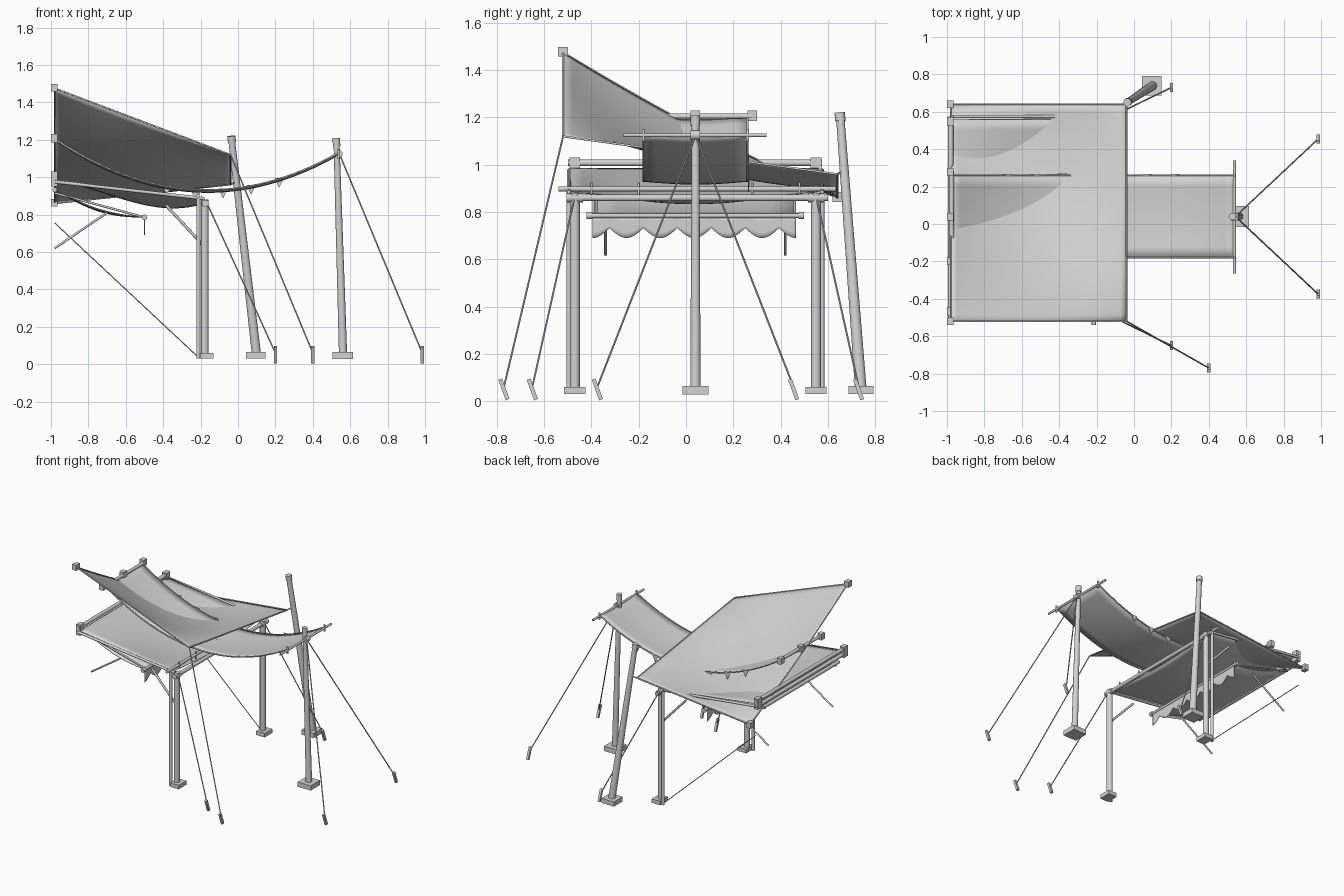
import bpy, bmesh, math
from mathutils import Vector

if "Cube" in bpy.data.objects:
    bpy.data.objects.remove(bpy.data.objects["Cube"])

grey = bpy.data.materials.new("light_grey")
grey.diffuse_color = (0.65, 0.65, 0.65, 1)
grey.use_nodes = True
grey.node_tree.nodes["Principled BSDF"].inputs["Base Color"].default_value = grey.diffuse_color
MID = 0.04  # symmetry line of the canopies in y


def finish(name, bm, smooth=True):
    bmesh.ops.recalc_face_normals(bm, faces=bm.faces)
    me = bpy.data.meshes.new(name)
    bm.to_mesh(me)
    bm.free()
    me.materials.append(grey)
    for p in me.polygons:
        p.use_smooth = smooth
    ob = bpy.data.objects.new(name, me)
    bpy.context.collection.objects.link(ob)
    if smooth:
        bpy.ops.object.select_all(action='DESELECT')
        ob.select_set(True)
        bpy.context.view_layer.objects.active = ob
        bpy.ops.object.shade_smooth_by_angle(angle=math.radians(40))
    return ob


def tube(name, a, b, r, r2=None, sides=16):
    a, b = Vector(a), Vector(b)
    bm = bmesh.new()
    bmesh.ops.create_cone(bm, cap_ends=True, segments=sides, radius1=r,
                          radius2=r if r2 is None else r2, depth=(b - a).length)
    q = (b - a).to_track_quat('Z', 'Y')
    for v in bm.verts:
        v.co = q @ v.co + (a + b) / 2
    return finish(name, bm)


def box(name, c, s, tilt=0):
    bm = bmesh.new()
    bmesh.ops.create_cube(bm, size=1)
    ob = finish(name, bm, False)
    ob.location, ob.scale, ob.rotation_euler = c, s, (tilt, 0, 0)
    return ob


def sheet(name, f, nu, nv, thick=0.004):
    bm = bmesh.new()
    g = [[bm.verts.new(f(i / nu, j / nv)) for j in range(nv + 1)] for i in range(nu + 1)]
    for i in range(nu):
        for j in range(nv):
            bm.faces.new((g[i][j], g[i + 1][j], g[i + 1][j + 1], g[i][j + 1]))
    ob = finish(name, bm)
    m = ob.modifiers.new("thickness", 'SOLIDIFY')
    m.thickness, m.offset = thick, 0
    return ob


def path(name, pts, r):
    cu = bpy.data.curves.new(name, 'CURVE')
    cu.dimensions, cu.bevel_depth, cu.bevel_resolution = '3D', r, 1
    sp = cu.splines.new('POLY')
    sp.points.add(len(pts) - 1)
    for p, c in zip(sp.points, pts):
        p.co = (*c, 1)
    cu.materials.append(grey)
    ob = bpy.data.objects.new(name, cu)
    bpy.context.collection.objects.link(ob)


def guy(name, top, foot):
    tube(name + "_rope", top, (foot[0], foot[1], 0.06), 0.004, sides=8)
    box(name + "_peg", (foot[0], foot[1], 0.05), (0.017, 0.017, 0.092), math.radians(20))


# Large twisted, sagging sail with corded edges
def sail(u, v):
    wall = 1.475 + (0.86 - 1.475) * v
    free = 1.12 + (0.96 - 1.12) * v
    sag = 4 * v * (1 - v) * (0.022 * (1 - u) + 0.1 * 4 * u * (1 - u))
    return (-0.98 + 0.94 * u, -0.52 + 1.16 * v, wall + (free - wall) * u - sag)


sheet("large_sail", sail, 30, 30)
N = [i / 24 for i in range(25)]
for k, edge in enumerate(([sail(t, 0) for t in N], [sail(t, 1) for t in N],
                          [sail(0, t) for t in N], [sail(1, t) for t in N])):
    path(f"sail_edge_cord_{k}", edge, 0.005)
for k, c in enumerate((sail(0, 0), sail(0, 1))):
    box(f"sail_wall_anchor_{k}", (-0.982, c[1], c[2] + 0.003), (0.034, 0.042, 0.042))
guy("sail_guy", sail(1, 0), (0.4, -0.77))

# Leaning sail pole
tube("leaning_pole", (0.1, 0.74, 0.04), (-0.033, 0.653, 1.19), 0.025, 0.018)
tube("leaning_pole_cap", (-0.032, 0.653, 1.185), (-0.036, 0.65, 1.22), 0.022)
box("leaning_pole_base", (0.096, 0.74, 0.047), (0.104, 0.104, 0.035))
tube("sail_tie", sail(1, 1), (-0.008, 0.67, 0.98), 0.005, sides=8)


# Hanging strip canopy
def strip(u, v):
    z = 1.205 - 0.075 * u - 0.235 * 4 * u * (1 - u) - 0.012 * math.sin(math.pi * v)
    return (-0.98 + 1.515 * u, -0.18 + 0.44 * v, z)


sheet("strip_canopy", strip, 32, 8, 0.006)
for s, v in (("front", 0), ("back", 1)):
    path(f"strip_{s}_hem", [strip(i / 32, v) for i in range(33)], 0.005)
for k in range(7):  # pennants on the back hem
    x, y, z = strip((0.3 + 0.15 * k) / 1.515, 1)
    bm = bmesh.new()
    bm.faces.new([bm.verts.new((x + dx, y + 0.006, z + dz))
                  for dx, dz in ((-0.025, 0.005), (0.025, 0.005), (0, -0.048))])
    ob = finish(f"pennant_{k}", bm, False)
    ob.modifiers.new("thickness", 'SOLIDIFY').thickness = 0.003
tube("strip_wall_bar", (-0.975, -0.2, 1.205), (-0.975, 0.28, 1.205), 0.012)
for k, y in enumerate((-0.2, MID, 0.28)):
    box(f"strip_wall_bracket_{k}", (-0.982, y, 1.207), (0.034, 0.04, 0.045))
tube("strip_cross_bar", (0.537, -0.265, 1.125), (0.537, 0.34, 1.125), 0.008)
for k, y in enumerate((-0.18, 0.26)):
    tube(f"strip_lashing_{k}", (0.537, y, 1.1), (0.537, y, 1.15), 0.007)
tube("strip_pole", (0.562, MID, 0.04), (0.527, MID, 1.18), 0.022, 0.016)
tube("strip_pole_cap", (0.527, MID, 1.165), (0.526, MID, 1.21), 0.02)
tube("strip_pole_joint", (0.54, MID - 0.02, 1.125), (0.54, MID + 0.02, 1.125), 0.02)
box("strip_pole_base", (0.56, MID, 0.047), (0.11, 0.11, 0.036))
for s in (-1, 1):
    guy(f"strip_guy_{s}", (0.542, MID, 1.125), (0.985, MID + s * 0.415))


# Post-mounted lower canopy
def canopy(u, v):
    sag = math.sin(math.pi * v) * (0.03 * u + 0.36 * u * u * (1 - u))
    return (-0.975 + 0.775 * u, -0.49 + 1.05 * v, 0.985 - 0.1 * u - sag)


sheet("lower_canopy", canopy, 24, 20)
tube("front_upper_beam", (-0.215, -0.54, 0.898), (-0.215, 0.635, 0.898), 0.011)
tube("front_lower_beam", (-0.175, -0.5, 0.86), (-0.175, 0.6, 0.86), 0.014)
for k, z in enumerate((1.008, 0.968)):
    tube(f"canopy_wall_bar_{k}", (-0.98, -0.5, z), (-0.98, 0.575, z), 0.014)
for k, y in enumerate((-0.4, -0.2, MID, 0.28, 0.48)):
    tube(f"beam_lashing_{k}", (-0.21, y, 0.87), (-0.21, y, 0.925), 0.005)
for side, s in (("front", -1), ("back", 1)):
    y = MID + s * 0.51
    tube(f"{side}_post", (-0.178, y, 0.04), (-0.178, y, 0.88), 0.021)
    tube(f"{side}_drain_pipe", (-0.212, y + s * 0.025, 0.03), (-0.212, y + s * 0.025, 0.89), 0.011)
    box(f"{side}_post_base", (-0.167, y, 0.045), (0.07, 0.09, 0.03))
    tube(f"{side}_side_rail", (-0.98, y + s * 0.025, 0.975), (-0.18, y + s * 0.025, 0.885), 0.009)
    tube(f"{side}_beam_end", (-0.175, y - 0.035, 0.86), (-0.175, y + 0.035, 0.86), 0.019)
    tube(f"{side}_knee_brace", (-0.19, y, 0.64), (-0.385, y, 0.85), 0.008)
    box(f"{side}_wall_bracket", (-0.982, y, 0.99), (0.034, 0.045, 0.08))
    guy(f"{side}_post_guy", (-0.17, y, 0.87), (0.2, MID + s * 0.69))
tube("long_wall_rope", (-0.215, 0.575, 0.04), (-0.98, 0.575, 0.755), 0.003, sides=8)


# Small wall awning with scalloped valance
def awning(u, v):
    sag = 0.03 * math.sin(math.pi * u) + 0.012 * math.sin(math.pi * u) * math.sin(math.pi * v)
    return (-0.975 + 0.475 * u, -0.395 + 0.86 * v, 0.93 - 0.145 * u - sag)


def valance(u, v):
    low = 0.732 - 0.042 * abs(math.sin(math.pi * (6 * v + 0.5)))
    return (-0.5, -0.395 + 0.86 * v, 0.785 + (low - 0.785) * u)


sheet("small_awning", awning, 14, 8)
sheet("scalloped_valance", valance, 4, 72, 0.004)
tube("awning_front_bar", (-0.5, -0.41, 0.785), (-0.5, 0.485, 0.785), 0.01)
tube("awning_wall_bar", (-0.98, -0.41, 0.932), (-0.98, 0.485, 0.932), 0.013)
for s in (-1, 1):
    tube(f"awning_bar_knob_{s}", (-0.5, MID + s * 0.435, 0.785), (-0.5, MID + s * 0.46, 0.785), 0.015)
    tube(f"awning_strut_{s}", (-0.98, MID + s * 0.38, 0.62), (-0.7, MID + s * 0.38, 0.81), 0.006)
    tube(f"awning_arm_{s}", (-0.98, MID + s * 0.42, 0.915), (-0.5, MID + s * 0.42, 0.785), 0.006)
